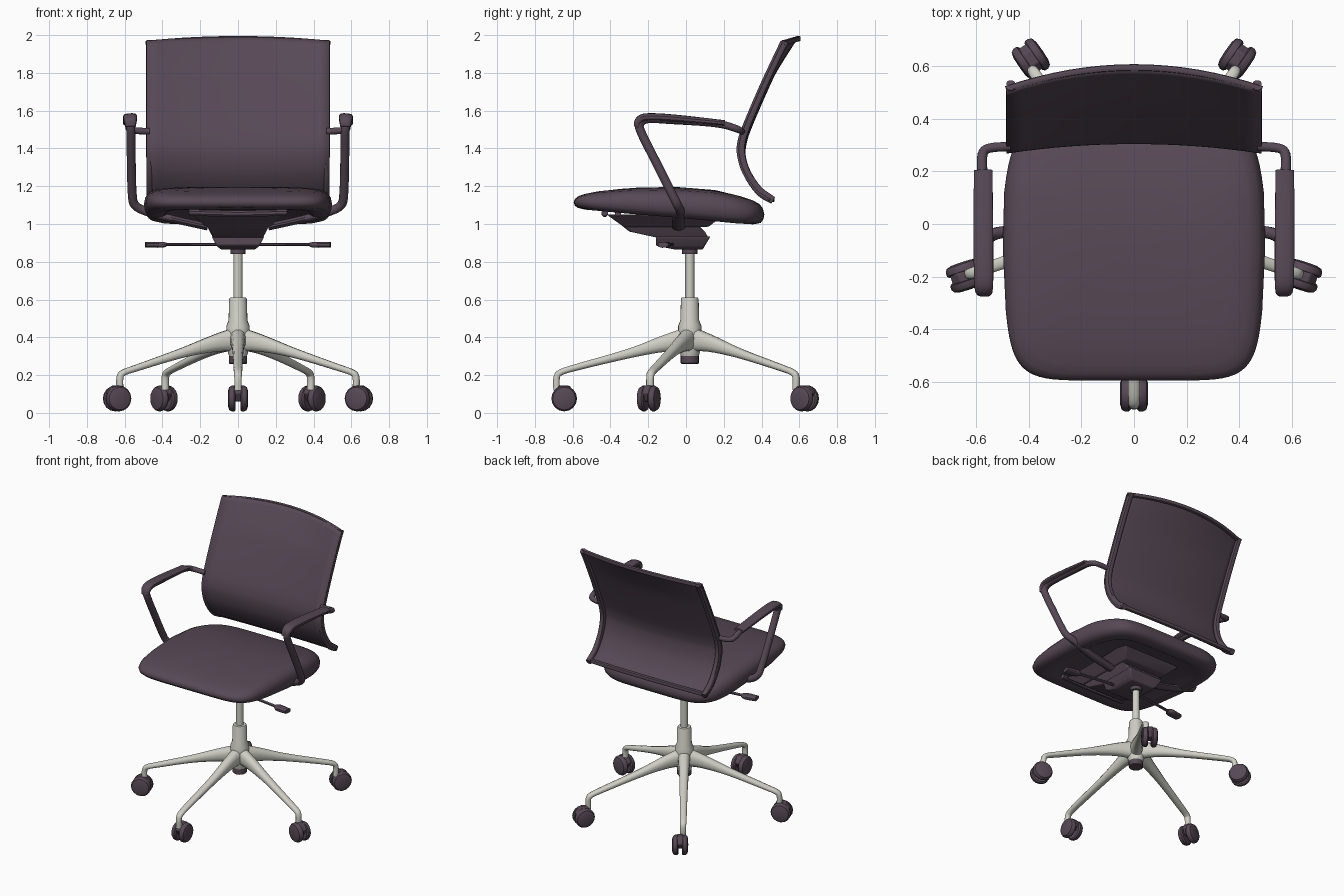
import bpy, bmesh, math
from mathutils import Vector, Matrix

if "Cube" in bpy.data.objects:
    bpy.data.objects.remove(bpy.data.objects["Cube"])


def material(name, rgb):
    m = bpy.data.materials.new(name)
    m.diffuse_color = (*rgb, 1)
    m.use_nodes = True
    m.node_tree.nodes["Principled BSDF"].inputs["Base Color"].default_value = m.diffuse_color
    return m


PURPLE = material("dark purple", (0.095, 0.066, 0.093))
GREY = material("light warm grey", (0.62, 0.62, 0.56))


def finish(name, bm, mat, angle=40):
    bmesh.ops.recalc_face_normals(bm, faces=bm.faces)
    me = bpy.data.meshes.new(name)
    bm.to_mesh(me)
    bm.free()
    me.materials.append(mat)
    ob = bpy.data.objects.new(name, me)
    bpy.context.collection.objects.link(ob)
    bpy.ops.object.select_all(action='DESELECT')
    ob.select_set(True)
    bpy.context.view_layer.objects.active = ob
    bpy.ops.object.shade_smooth_by_angle(angle=math.radians(angle))
    return ob


def loft(name, rings, mat, angle=40):
    """Skin closed rings of equal length and cap both ends."""
    bm = bmesh.new()
    vs = [[bm.verts.new(p) for p in r] for r in rings]
    n = len(rings[0])
    for a, b in zip(vs, vs[1:]):
        for i in range(n):
            j = (i + 1) % n
            bm.faces.new((a[i], a[j], b[j], b[i]))
    bm.faces.new(vs[0])
    bm.faces.new(vs[-1])
    return finish(name, bm, mat, angle)


def spline(pts, sub):
    """Catmull-Rom through points of any dimension."""
    P = [Vector(p) for p in pts]
    P = [2 * P[0] - P[1]] + P + [2 * P[-1] - P[-2]]
    out = []
    for a, b, c, d in zip(P, P[1:], P[2:], P[3:]):
        for k in range(sub):
            t = k / sub
            out.append(0.5 * (2 * b + (c - a) * t + (2 * a - 5 * b + 4 * c - d) * t * t
                              + (3 * b - a - 3 * c + d) * t ** 3))
    return out + [P[-2]]


def sweep(name, pts, radii, mat, up=(0, 0, 1), sub=4, n=12, power=1.0):
    """Sweep an oval (width, height) section along a smooth path."""
    path = spline(pts, sub)
    sizes = spline(radii, sub) if isinstance(radii[0], tuple) else [Vector(radii)] * len(path)
    nrm, rings = Vector(up), []
    for i, p in enumerate(path):
        t = (path[min(i + 1, len(path) - 1)] - path[max(i - 1, 0)]).normalized()
        nrm = (nrm - t * nrm.dot(t)).normalized()
        side = t.cross(nrm)
        ring = []
        for k in range(n):
            a = math.tau * (k + 0.5) / n
            c, s = math.cos(a), math.sin(a)
            c = math.copysign(abs(c) ** power, c)
            s = math.copysign(abs(s) ** power, s)
            ring.append(p + side * c * sizes[i][0] + nrm * s * sizes[i][1])
        rings.append(ring)
    return loft(name, rings, mat)


def lathe(name, profile, mat, mtx=Matrix(), n=20):
    """Revolve (radius, height) points about local z."""
    rings = [[mtx @ Vector((r * math.cos(math.tau * k / n), r * math.sin(math.tau * k / n), z))
              for k in range(n)] for r, z in profile]
    return loft(name, rings, mat)


def block(name, levels, mat, mtx=Matrix(), bevel=0.008):
    """Tapered block from (z, half width x, y0, y1) levels."""
    rings = [[mtx @ Vector(p) for p in ((-w, y0, z), (w, y0, z), (w, y1, z), (-w, y1, z))]
             for z, w, y0, y1 in levels]
    ob = loft(name, rings, mat)
    mod = ob.modifiers.new("soft edges", 'BEVEL')
    mod.width, mod.segments = bevel, 2
    return ob


def lerp(table, x):
    if x <= table[0][0]:
        return table[0][1]
    for (a, p), (b, q) in zip(table, table[1:]):
        if x <= b:
            return p + (q - p) * (x - a) / (b - a)
    return table[-1][1]


# Seat cushion: rounded outline scaled into stacked rings
def seat_outline(n=72):
    pts = []
    for k in range(n):
        a = math.tau * k / n
        c, s = math.cos(a), math.sin(a)
        e = 0.30 if s < 0 else 0.36
        x = math.copysign(abs(c) ** e, c)
        y = math.copysign(abs(s) ** e, s) * 0.505
        pts.append((x * lerp([(-.5, .465), (-.1, .5), (.2, .495), (.5, .465)], y), y))
    return pts


TOP = [(-.6, 1.16), (-.45, 1.178), (-.25, 1.193), (-.05, 1.196), (.15, 1.18), (.42, 1.125)]
BOT = [(-.6, 1.08), (-.3, 1.05), (0, 1.025), (.25, 1.0), (.42, .99)]
rings = []
for s, f in [(.15, 1), (.5, 1), (.75, .97), (.88, .91), (.95, .81), (.985, .66), (1, .45),
             (.99, .25), (.96, .1), (.88, .03), (.8, .06), (.72, .2), (.3, .2)]:
    ring = []
    for x, y in seat_outline():
        y = y * s - 0.09
        zb = lerp(BOT, y)
        ring.append((x * s, y, zb + (lerp(TOP, y) - zb) * f))
    rings.append(ring)
loft("seat", rings, PURPLE, 60)

# Backrest surface: side profile (y, z) with a sideways bow
SIDE = spline([(.445, 1.125), (.37, 1.175), (.305, 1.27), (.277, 1.36), (.277, 1.43),
               (.305, 1.52), (.39, 1.72), (.455, 1.86), (.505, 1.965)], 4)


def back_point(u, v, push=0.0):
    i = v * (len(SIDE) - 1)
    k = min(int(i), len(SIDE) - 2)
    y, z = SIDE[k].lerp(SIDE[k + 1], i - k)
    bow = 1 - u * u
    y += bow * lerp([(0, .01), (.4, .035), (.8, .05), (1, .085)], v) + push
    return Vector((u * .485, y, z + bow * .025 * max(0, v - .5) * 2))


NU, NV = 16, 32
bm = bmesh.new()
grid = [[bm.verts.new(back_point(2 * i / NU - 1, j / NV)) for i in range(NU + 1)] for j in range(NV + 1)]
for a, b in zip(grid, grid[1:]):
    for i in range(NU):
        bm.faces.new((a[i], a[i + 1], b[i + 1], b[i]))
back = finish("backrest_panel", bm, PURPLE)
solid = back.modifiers.new("thickness", 'SOLIDIFY')
solid.thickness, solid.offset = 0.012, 0

# Rear rim of the backrest
for sx, side in ((-1, "left"), (1, "right")):
    sweep("back_rim_" + side, [back_point(sx * .965, j / 16, .016) for j in range(17)],
          [(.017, .02 if j in (0, 16) else .024 - .008 * j / 16) for j in range(17)],
          PURPLE, up=(0, 1, 0), sub=2, power=.6)
for v, label in ((.015, "bottom"), (.99, "top")):
    sweep("back_rim_" + label, [back_point(i / 8 - 1, v, .01) * 1.0 for i in range(17)],
          (.014, .013), PURPLE, up=(0, 1, 0), sub=1, power=.6)

# Armrests, with struts running under the seat
for sx, side in ((-1, "left"), (1, "right")):
    def flip(pts):
        return [(x * sx, y, z) for x, y, z in pts]
    sweep("arm_frame_" + side, flip([
        (.16, -.04, .985), (.34, -.04, 1.025), (.48, -.03, 1.065), (.545, -.045, 1.1), (.56, -.075, 1.16),
        (.565, -.16, 1.33), (.567, -.235, 1.48), (.572, -.245, 1.53), (.572, -.20, 1.558),
        (.572, -.08, 1.553), (.575, .10, 1.54), (.577, .20, 1.525), (.575, .265, 1.505),
        (.55, .288, 1.495), (.47, .295, 1.49)]),
        [(.035, .02), (.035, .02)] + [(.024, .024)] * 8 + [(.022, .022), (.02, .02), (.019, .019),
                                                         (.018, .018), (.018, .018)], PURPLE)
    sweep("arm_pad_" + side, flip([(.568, -.262, 1.515), (.57, -.25, 1.548), (.571, -.205, 1.566),
                                   (.572, -.06, 1.56), (.573, .205, 1.535)]),
          [(.027, .015), (.034, .02), (.037, .02), (.038, .019), (.036, .014)],
          PURPLE, up=(0, -1, 0), power=.7)
    # Control lever with paddle
    sweep("lever_" + side, flip([(.08, -.07, .892), (.25, -.09, .892), (.40, -.11, .891)]),
          (.011, .009), PURPLE, n=8)
    sweep("lever_paddle_" + side, flip([(.38, -.108, .891), (.41, -.112, .89), (.49, -.122, .89)]),
          [(.014, .011), (.03, .016), (.028, .014)], PURPLE, n=12, power=.6)

# Tilt mechanism under the seat
block("mechanism_plate", [(.985, .17, -.33, .12), (1.05, .24, -.42, .2)], PURPLE)
block("mechanism_housing", [(.925, .13, -.14, .12), (.96, .15, -.3, .1), (1.0, .17, -.35, .06)], PURPLE)
block("mechanism_base", [(.865, .09, -.06, .09), (.885, .115, -.16, .1), (.935, .14, -.16, .13)], PURPLE)
for y in (-.43, -.36):
    sweep("front_crossbar", [(-.26, y, 1.06), (0, y, 1.055), (.26, y, 1.06)], (.018, .018), PURPLE, n=8)

# Gas column, hub and plug
CY = 0.02
at = Matrix.Translation((0, CY, 0))
lathe("column_collar", [(.04, .84), (.04, .87)], PURPLE, at)
lathe("gas_column", [(.024, .58), (.024, .87)], GREY, at)
lathe("hub", [(.046, .295), (.056, .33), (.062, .40), (.062, .46), (.05, .49), (.047, .60), (.043, .61)], GREY, at)
lathe("hub_plug", [(.042, .258), (.048, .263), (.048, .30)], PURPLE, at)

# Star legs and twin-wheel casters: (post x, y, caster x, y)
FEET = [(0, -.685, 0, -.645), (.625, -.19, .64, -.197), (-.625, -.19, -.64, -.197),
        (.385, .583, .392, .628), (-.385, .583, -.392, .628)]
for i, (px, py, cx, cy) in enumerate(FEET, 1):
    d = Vector((px, py - CY, 0))
    R = d.length
    d.normalize()
    stations = [(.0, .39), (.13, .368), (.32, .315), (R - .1, .24), (R - .02, .213), (R, .185), (R, .12)]
    sweep(f"base_leg_{i}", [Vector((0, CY, z)) + d * r for r, z in stations],
          [(.045, .068), (.036, .046), (.028, .026), (.024, .018), (.022, .017), (.02, .018), (.02, .018)],
          GREY, power=.85)
    yaw = math.atan2(d.y, d.x)
    place = Matrix.Translation((cx, cy, .076)) @ Matrix.Rotation(yaw - math.pi / 2, 4, 'Z')
    for sx in (-1, 1):
        lathe(f"caster_wheel_{i}", [(.01, .012), (.06, .012), (.068, .02), (.068, .034), (.06, .047), (.04, .053), (.01, .054)],
              PURPLE, place @ Matrix.Rotation(sx * math.pi / 2, 4, 'Y'), 16)
    block(f"caster_hood_{i}", [(-.015, .02, -.03, .03), (.03, .02, -.058, .058), (.068, .02, -.028, .028)],
          PURPLE, place, .006)
